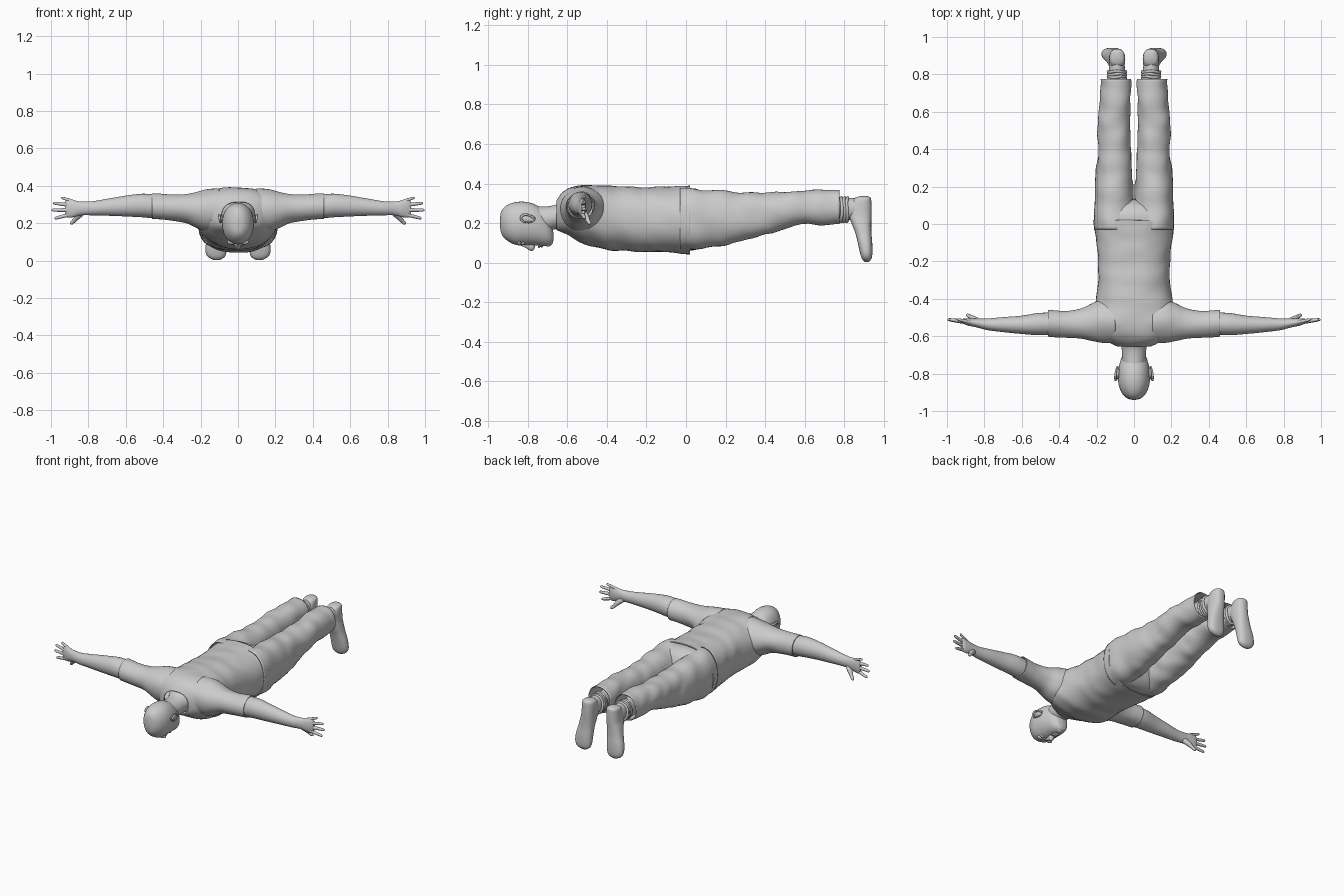
import bpy, bmesh, math
from mathutils import Vector, noise


def finish(ob, mirror):
    bpy.ops.object.select_all(action='DESELECT')
    ob.select_set(True)
    bpy.context.view_layer.objects.active = ob
    bpy.ops.object.shade_smooth_by_angle(angle=math.radians(50))
    if mirror:
        ob.modifiers.new("mirror", 'MIRROR').use_clip = False
    return ob


def spline(rows, steps):
    # smooth interpolation between cross-sections
    rows = [Vector(r) for r in rows]
    out = []
    for i in range(len(rows) - 1):
        p1, p2 = rows[i], rows[i + 1]
        p0 = rows[max(i - 1, 0)]
        p3 = rows[min(i + 2, len(rows) - 1)]
        for s in range(steps):
            t = s / steps
            out.append(0.5 * (2 * p1 + (p2 - p0) * t + (2 * p0 - 5 * p1 + 4 * p2 - p3) * t * t
                              + (3 * p1 - p0 - 3 * p2 + p3) * t ** 3))
    return out + [rows[-1]]


def loft(name, axis, rows, power=2.0, mirror=False, cloth=0.0, sides=40, steps=5):
    # row = position along axis, then low/high limits of the two other axes
    other = [k for k in range(3) if k != axis]
    bm = bmesh.new()
    rings = []
    for t, a0, a1, b0, b1 in spline(rows, steps):
        ring = []
        for k in range(sides):
            ang = 2 * math.pi * k / sides
            c, s = math.cos(ang), math.sin(ang)
            u = math.copysign(abs(c) ** (2 / power), c)
            v = math.copysign(abs(s) ** (2 / power), s)
            p = Vector((0, 0, 0))
            p[axis] = t
            p[other[0]] = (a0 + a1) / 2 + u * (a1 - a0) / 2
            p[other[1]] = (b0 + b1) / 2 + v * (b1 - b0) / 2
            if cloth:
                d = Vector((0, 0, 0))
                d[other[0]], d[other[1]] = c, s
                p += d * cloth * noise.noise(Vector((p.x * 7, p.y * 13 + p.z * 6, p.z * 8)))
            ring.append(bm.verts.new(p))
        rings.append(ring)
    for r0, r1 in zip(rings, rings[1:]):
        for k in range(sides):
            n = (k + 1) % sides
            bm.faces.new((r0[k], r0[n], r1[n], r1[k]))
    if not cloth:
        bm.faces.new(rings[0])
        bm.faces.new(rings[-1])
    bmesh.ops.recalc_face_normals(bm, faces=bm.faces)
    me = bpy.data.meshes.new(name)
    bm.to_mesh(me)
    bm.free()
    ob = bpy.data.objects.new(name, me)
    bpy.context.collection.objects.link(ob)
    if cloth:
        ob.modifiers.new("thickness", 'SOLIDIFY').thickness = 0.006
    return finish(ob, mirror)


def tube(name, pts, radii, cyclic=False):
    # tapered round limb through a few points, mirrored
    cu = bpy.data.curves.new(name, 'CURVE')
    cu.dimensions = '3D'
    cu.bevel_depth = 1.0
    cu.bevel_resolution = 3
    cu.use_fill_caps = True
    sp = cu.splines.new('POLY')
    dense = spline([(*p, r) for p, r in zip(pts, radii)], 4)
    sp.points.add(len(dense) - 1)
    for q, d in zip(sp.points, dense):
        q.co = (d[0], d[1], d[2], 1)
        q.radius = max(d[3], 0.0005)
    sp.use_cyclic_u = cyclic
    ob = bpy.data.objects.new(name, cu)
    bpy.context.collection.objects.link(ob)
    bpy.context.view_layer.objects.active = ob
    bpy.ops.object.select_all(action='DESELECT')
    ob.select_set(True)
    bpy.ops.object.convert(target='MESH')
    return finish(bpy.context.view_layer.objects.active, True)


def ball(name, loc, size, mirror=True):
    x, y, z = loc
    a, b, c = size
    rows = []
    for i in range(9):
        ang = math.pi * i / 8
        r = max(math.sin(ang), 0.02)
        rows.append((y - b * math.cos(ang), x - a * r, x + a * r, z - c * r, z + c * r))
    return loft(name, 1, rows, mirror=mirror, sides=20, steps=2)


# Head, neck and face (face points down)
loft("head", 1, [
    (-.941, -.004, .004, .19, .22), (-.932, -.036, .036, .145, .262), (-.905, -.064, .064, .113, .29),
    (-.86, -.082, .082, .09, .306), (-.81, -.085, .085, .088, .307), (-.76, -.08, .08, .087, .293),
    (-.715, -.067, .067, .084, .26), (-.69, -.052, .052, .087, .22), (-.675, -.033, .033, .095, .18),
    (-.67, -.008, .008, .115, .15)], power=2.1)
loft("neck", 1, [(-.77, -.058, .058, .16, .285), (-.70, -.064, .064, .16, .285),
                 (-.65, -.068, .068, .17, .297), (-.60, -.085, .085, .16, .335),
                 (-.56, -.09, .09, .15, .35)])
loft("nose", 1, [(-.84, -.006, .006, .088, .11), (-.81, -.009, .009, .075, .11),
                 (-.785, -.015, .015, .06, .11), (-.772, -.018, .018, .062, .11),
                 (-.763, -.008, .008, .078, .10)], sides=16)
ball("brow", (.032, -.842, .099), (.025, .009, .013))
ball("eye", (.032, -.823, .1), (.015, .009, .011))
ball("upper_lip", (0, -.742, .084), (.024, .007, .009), False)
ball("lower_lip", (0, -.729, .085), (.021, .007, .009), False)
ball("chin", (0, -.697, .095), (.024, .016, .014), False)
ball("ear", (.086, -.796, .222), (.009, .036, .02))
tube("ear_rim", [(.086, -.77, .21), (.092, -.795, .203), (.096, -.825, .21), (.099, -.834, .228),
                 (.1, -.815, .243), (.096, -.785, .236), (.089, -.762, .217)],
     [.003, .004, .005, .006, .006, .005, .004])

# Shirt
loft("shirt_body", 1, [
    (.02, -.216, .216, .042, .389), (-.02, -.212, .212, .044, .387), (-.1, -.202, .202, .049, .384),
    (-.2, -.193, .193, .054, .381), (-.3, -.193, .193, .06, .384), (-.41, -.206, .206, .067, .39),
    (-.48, -.22, .22, .083, .391), (-.54, -.22, .22, .108, .389), (-.59, -.195, .195, .138, .376),
    (-.63, -.14, .14, .155, .35), (-.655, -.088, .088, .167, .318)], power=2.35, cloth=.007)
loft("sleeve", 0, [
    (.1, -.635, -.40, .15, .385), (.17, -.635, -.405, .155, .379), (.22, -.626, -.425, .175, .368),
    (.28, -.615, -.45, .205, .357), (.36, -.608, -.462, .215, .354), (.42, -.605, -.462, .218, .358),
    (.46, -.602, -.46, .22, .36)], mirror=True, cloth=.006)

# Arms
loft("arm", 0, [
    (.36, -.59, -.475, .232, .35), (.46, -.594, -.474, .228, .355), (.52, -.594, -.477, .232, .357),
    (.6, -.588, -.49, .236, .347), (.7, -.578, -.498, .24, .33), (.78, -.568, -.505, .242, .317),
    (.84, -.553, -.506, .242, .316), (.88, -.545, -.505, .232, .322), (.91, -.535, -.506, .23, .325),
    (.925, -.527, -.511, .238, .315)], mirror=True, sides=28)

# Fingers: base x, base z, tip x, tip z, radius
for i, (bx, bz, tx, tz, r) in enumerate([
        (.87, .312, .945, .337, .0085), (.89, .295, .99, .308, .0095),
        (.89, .27, .998, .27, .010), (.89, .248, .982, .225, .0095)]):
    pts, rad = [], []
    for f, s in [(0, 1.1), (.35, 1.05), (.7, .95), (.93, .75), (1, .1)]:
        pts.append((bx + (tx - bx) * f, -.526 + .016 * f, bz + (tz - bz) * f))
        rad.append(r * s)
    tube("finger_%d" % (i + 1), pts, rad)
tube("thumb", [(.83, -.525, .26), (.855, -.508, .238), (.875, -.496, .215), (.89, -.487, .199),
               (.895, -.484, .193)], [.017, .016, .011, .009, .001])

# Trousers
loft("trouser_hips", 1, [
    (-.06, -.2, .2, .062, .374), (.02, -.21, .21, .062, .376), (.06, -.207, .207, .07, .37),
    (.1, -.17, .17, .1, .345), (.13, -.08, .08, .16, .29)], power=2.3, cloth=.003)
loft("trouser_leg", 1, [
    (-.03, .008, .213, .064, .376), (.08, .002, .213, .072, .371), (.2, .006, .207, .09, .362),
    (.3, .011, .2, .112, .354), (.4, .018, .196, .141, .352), (.5, .019, .192, .171, .358),
    (.6, .018, .188, .19, .363), (.7, .018, .183, .192, .367), (.775, .018, .184, .192, .366)],
    power=2.2, mirror=True, cloth=.01)

# Ankles, bunched socks and shoes
loft("ankle", 1, [(.68, .045, .137, .2, .33), (.76, .046, .136, .205, .33), (.82, .048, .134, .215, .328),
                  (.88, .052, .13, .22, .325)], mirror=True, sides=28)
for i in range(4):
    n = 20
    ring = [(.091 + .047 * math.cos(2 * math.pi * k / n), .772 + .014 * i + .003 * math.sin(k + i),
             .268 + .06 * math.sin(2 * math.pi * k / n)) for k in range(n)]
    tube("sock_fold_%d" % (i + 1), ring, [.008] * n, cyclic=True)
loft("shoe", 2, [
    (.336, .075, .105, .88, .92), (.325, .053, .127, .85, .934), (.29, .047, .133, .825, .937),
    (.24, .048, .137, .82, .937), (.2, .051, .146, .836, .936), (.15, .056, .157, .855, .937),
    (.1, .058, .17, .868, .941), (.05, .061, .174, .879, .942), (.02, .071, .161, .889, .937),
    (.004, .095, .132, .903, .924)], power=2.4, mirror=True, sides=32)
